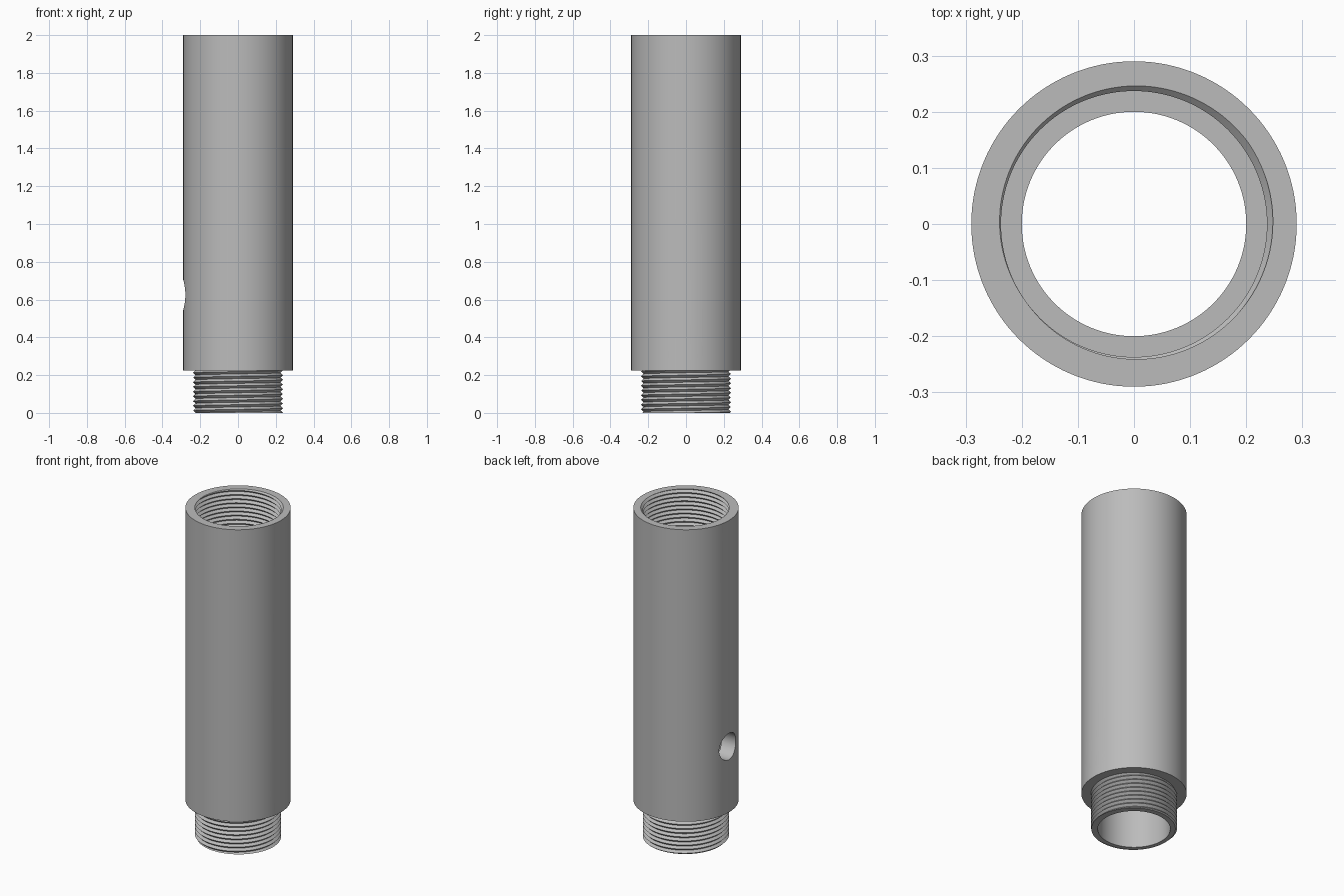
import bpy, bmesh, math
from mathutils import Vector

cube = bpy.data.objects.get("Cube")
if cube:
    bpy.data.objects.remove(cube, do_unlink=True)

SEGMENTS = 128
PITCH = 0.025
BORE, OUTER = 0.20, 0.29
NECK_ROOT, NECK_CREST, NECK_TOP = 0.225, 0.238, 0.225
SOCKET_ROOT, SOCKET_CREST, SOCKET_FLOOR = 0.25, 0.237, 1.76
HEIGHT = 2.0

steel = bpy.data.materials.new("plain_grey_steel")
steel.use_nodes = True
steel.diffuse_color = (0.5, 0.5, 0.5, 1)
steel.node_tree.nodes["Principled BSDF"].inputs["Base Color"].default_value = (0.5, 0.5, 0.5, 1)


def make_object(name, bm):
    bmesh.ops.recalc_face_normals(bm, faces=bm.faces)
    mesh = bpy.data.meshes.new(name)
    bm.to_mesh(mesh)
    bm.free()
    mesh.materials.append(steel)
    obj = bpy.data.objects.new(name, mesh)
    bpy.context.collection.objects.link(obj)
    return obj


def smooth(obj):
    bpy.ops.object.select_all(action="DESELECT")
    obj.select_set(True)
    bpy.context.view_layer.objects.active = obj
    bpy.ops.object.shade_smooth_by_angle(angle=math.radians(30))


def ring(radius, angle, z):
    return Vector((radius * math.cos(angle), radius * math.sin(angle), z))


def lathe(name, profile):
    """Revolve a closed (radius, z) profile about the z axis."""
    bm = bmesh.new()
    loops = [[bm.verts.new(ring(r, math.tau * i / SEGMENTS, z)) for r, z in profile]
             for i in range(SEGMENTS)]
    for i in range(SEGMENTS):
        a, b = loops[i], loops[(i + 1) % SEGMENTS]
        for j in range(len(profile)):
            k = (j + 1) % len(profile)
            bm.faces.new((a[j], b[j], b[k], a[k]))
    return make_object(name, bm)


def thread(name, root, crest, bottom, top):
    """Sweep a V ridge along a helix and trim it flat at both ends."""
    bm = bmesh.new()
    steps = math.ceil((top - bottom) / PITCH + 2) * SEGMENTS
    rows = []
    for i in range(steps + 1):
        angle = math.tau * i / SEGMENTS
        z = bottom - PITCH + PITCH * i / SEGMENTS
        rows.append([bm.verts.new(ring(r, angle, z + dz)) for r, dz in
                     ((root, -PITCH / 2), (crest, 0), (root, PITCH / 2))])
    for a, b in zip(rows, rows[1:]):
        for j in range(3):
            k = (j + 1) % 3
            bm.faces.new((a[j], b[j], b[k], a[k]))
    for z, direction in ((bottom, -1), (top, 1)):
        cut = bmesh.ops.bisect_plane(
            bm, geom=bm.verts[:] + bm.edges[:] + bm.faces[:],
            plane_co=(0, 0, z), plane_no=(0, 0, direction), clear_outer=True)
        edges = [e for e in cut["geom_cut"] if isinstance(e, bmesh.types.BMEdge)]
        bmesh.ops.triangle_fill(bm, edges=edges, use_beauty=True,
                                normal=(0, 0, direction))
    return make_object(name, bm)


def drill(target, side, z, radius):
    """Drill a round hole through one wall of the tube."""
    bm = bmesh.new()
    bmesh.ops.create_cone(bm, cap_ends=True, segments=64, radius1=radius,
                          radius2=radius, depth=0.4)
    for v in bm.verts:
        x, y, h = v.co
        v.co = (side * (h + 0.25), y, z + x)
    cutter = make_object("hole_cutter", bm)
    cutter.hide_render = True
    mod = target.modifiers.new("hole", "BOOLEAN")
    mod.operation, mod.solver, mod.object = "DIFFERENCE", "EXACT", cutter
    bpy.context.view_layer.objects.active = target
    bpy.ops.object.modifier_apply(modifier=mod.name)
    bpy.data.objects.remove(cutter, do_unlink=True)


# Tube with a stepped neck below and a wider socket above
tube = lathe("tube_body", [
    (BORE, 0), (NECK_ROOT, 0), (NECK_ROOT, NECK_TOP), (OUTER, NECK_TOP),
    (OUTER, HEIGHT), (SOCKET_ROOT, HEIGHT), (SOCKET_ROOT, SOCKET_FLOOR),
    (BORE, SOCKET_FLOOR)])

# Side holes at different heights
drill(tube, 1, 0.38, 0.09)
drill(tube, -1, 0.625, 0.08)
smooth(tube)

# Screw threads on the neck and in the socket
smooth(thread("neck_thread", NECK_ROOT, NECK_CREST, 0, NECK_TOP))
smooth(thread("socket_thread", SOCKET_ROOT, SOCKET_CREST, SOCKET_FLOOR, HEIGHT))
